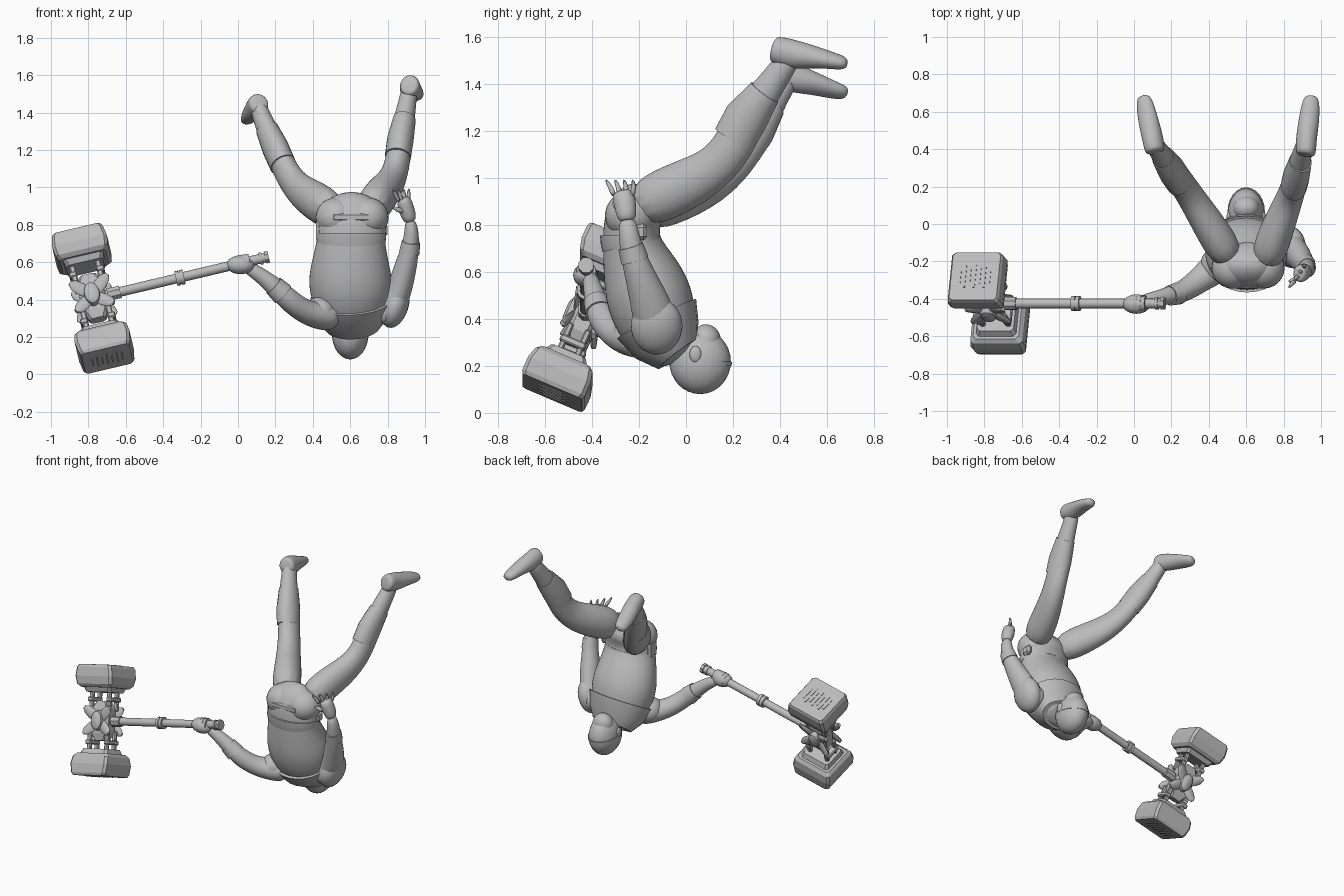
import bpy, bmesh, math
from mathutils import Vector, Matrix

if "Cube" in bpy.data.objects:
    bpy.data.objects.remove(bpy.data.objects["Cube"])

clay = bpy.data.materials.new("plain_grey")
clay.use_nodes = True
clay.diffuse_color = (0.5, 0.5, 0.5, 1)
clay.node_tree.nodes["Principled BSDF"].inputs["Base Color"].default_value = (0.5, 0.5, 0.5, 1)


def finish(name, bm, matrix=None, smooth=True, subsurf=0, bevel=0):
    """Turn a bmesh into a named object with the shared material."""
    bmesh.ops.recalc_face_normals(bm, faces=bm.faces)
    mesh = bpy.data.meshes.new(name)
    bm.to_mesh(mesh)
    bm.free()
    mesh.materials.append(clay)
    obj = bpy.data.objects.new(name, mesh)
    bpy.context.collection.objects.link(obj)
    if matrix:
        obj.matrix_world = matrix
    if bevel:
        mod = obj.modifiers.new("chamfer", "BEVEL")
        mod.width = bevel
        mod.segments = 1
    if subsurf:
        mod = obj.modifiers.new("smooth", "SUBSURF")
        mod.levels = mod.render_levels = subsurf
    if smooth:
        bpy.ops.object.select_all(action="DESELECT")
        obj.select_set(True)
        bpy.context.view_layer.objects.active = obj
        bpy.ops.object.shade_smooth_by_angle(angle=math.radians(40))
    return obj


def loft(name, rings, ref=(1, 0, 0), sides=12, subsurf=2, matrix=None):
    """Skin elliptical rings (x, y, z, half width, half depth) along a path."""
    bm = bmesh.new()
    centres = [Vector(r[:3]) for r in rings]
    loops = []
    for i, r in enumerate(rings):
        t = (centres[min(i + 1, len(rings) - 1)] - centres[max(i - 1, 0)]).normalized()
        u = Vector(ref)
        u = (u - t * u.dot(t)).normalized()
        v = t.cross(u)
        angles = [math.tau * k / sides for k in range(sides)]
        loops.append([bm.verts.new(centres[i] + u * r[3] * math.cos(a) + v * r[4] * math.sin(a))
                      for a in angles])
    for low, high in zip(loops, loops[1:]):
        for k in range(sides):
            n = (k + 1) % sides
            bm.faces.new((low[k], low[n], high[n], high[k]))
    bm.faces.new(loops[0][::-1])
    bm.faces.new(loops[-1])
    return finish(name, bm, matrix, subsurf=subsurf)


def box(name, loc, size, matrix=None, bevel=0.006):
    bm = bmesh.new()
    place = Matrix.Translation(loc) @ Matrix.Diagonal((*size, 1))
    bmesh.ops.create_cube(bm, size=1, matrix=place)
    return finish(name, bm, matrix, smooth=False, bevel=bevel)


def ball(name, loc, radii, turn=None):
    bm = bmesh.new()
    place = Matrix.Translation(loc) @ (turn or Matrix()) @ Matrix.Diagonal((*radii, 1))
    bmesh.ops.create_uvsphere(bm, u_segments=24, v_segments=16, radius=1, matrix=place)
    return finish(name, bm)


def stack(name, tiers, matrix, corner=0.016):
    """Chamfered rectangles (height, half width, half depth) joined into a hard block."""
    bm = bmesh.new()
    loops = []
    for z, w, d in tiers:
        c = corner
        pts = [(w, d - c), (w - c, d), (c - w, d), (-w, d - c),
               (-w, c - d), (c - w, -d), (w - c, -d), (w, c - d)]
        loops.append([bm.verts.new((x, y, z)) for x, y in pts])
    for low, high in zip(loops, loops[1:]):
        for k in range(8):
            n = (k + 1) % 8
            bm.faces.new((low[k], low[n], high[n], high[k]))
    bm.faces.new(loops[0])
    bm.faces.new(loops[-1])
    return finish(name, bm, matrix, smooth=False)


# Torso, hanging head down
loft("torso", [
    (.615, -.02, .23, .11, .08), (.61, -.07, .29, .18, .14), (.605, -.12, .38, .215, .18),
    (.60, -.16, .50, .238, .195), (.60, -.2, .62, .21, .165), (.605, -.235, .73, .185, .125),
    (.605, -.23, .82, .2, .13), (.61, -.2, .88, .18, .125), (.61, -.14, .93, .1, .09)])
loft("belt", [(.605, -.232, .715, .185, .127), (.605, -.237, .735, .187, .127),
              (.605, -.237, .755, .187, .129)], sides=24, subsurf=0)
loft("yoke", [(.615, -.035, .25, .145, .105), (.61, -.08, .31, .195, .155),
              (.605, -.125, .40, .223, .188)], sides=24, subsurf=0)
for side in (-1, 1):
    ball("buttock", (.61 + side * .085, -.235, .84), (.11, .11, .105))
box("holster", (.445, -.23, .77), (.055, .09, .12), bevel=.015)
box("belt_pouch", (.78, -.2, .77), (.04, .07, .07), bevel=.015)
box("belt_plate", (.605, -.33, .84), (.2, .03, .04), bevel=.008)

# Head and neck
loft("neck", [(.61, -.08, .3, .08, .08), (.605, -.02, .28, .075, .08), (.6, .05, .25, .075, .08)])
ball("skull", (.6, .06, .218), (.098, .131, .138))
ball("jaw", (.6, .085, .305), (.072, .064, .072))
loft("brow", [(.6, .066, .215, .1, .128), (.6, .068, .232, .1, .129)], sides=24, subsurf=0)
for side in (-1, 1):
    ball("ear", (.6 + side * .093, .04, .25), (.012, .025, .035))

# Legs, spread upward
loft("left_leg", [
    (.70, -.22, .87, .10, .11), (.76, -.04, .953, .095, .118), (.815, .095, 1.02, .08, .1),
    (.85, .185, 1.105, .07, .091), (.865, .25, 1.235, .068, .09), (.89, .34, 1.37, .058, .066),
    (.91, .42, 1.48, .048, .055), (.915, .44, 1.52, .045, .05)])
loft("right_leg", [
    (.52, -.2, .86, .10, .11), (.42, -.035, .923, .095, .118), (.33, .105, .98, .08, .1),
    (.265, .205, 1.067, .07, .091), (.21, .28, 1.19, .068, .09), (.15, .36, 1.32, .058, .066),
    (.115, .42, 1.41, .048, .055), (.105, .44, 1.45, .045, .05)])
loft("left_shin_guard", [(.855, .205, 1.165, .07, .092), (.868, .255, 1.255, .071, .094),
                         (.89, .335, 1.365, .061, .071)], sides=20, subsurf=0)
loft("right_shin_guard", [(.24, .23, 1.12, .07, .092), (.2, .288, 1.21, .071, .094),
                          (.155, .355, 1.31, .061, .071)], sides=20, subsurf=0)

# Boots, soles up
loft("left_boot", [
    (.915, .365, 1.55, .048, .05), (.92, .385, 1.545, .056, .062), (.92, .45, 1.525, .058, .068),
    (.935, .55, 1.515, .058, .048), (.945, .64, 1.495, .051, .035), (.95, .69, 1.485, .034, .026)],
    ref=(1, 0, -.15))
loft("right_boot", [
    (.115, .38, 1.45, .048, .05), (.11, .4, 1.445, .056, .062), (.1, .46, 1.425, .058, .068),
    (.077, .55, 1.4, .058, .048), (.058, .64, 1.37, .051, .035), (.048, .69, 1.36, .034, .026)],
    ref=(.9, 0, .4))

# Arms
loft("left_arm", [
    (.74, -.1, .31, .09, .1), (.82, -.12, .35, .085, .1), (.865, -.15, .46, .07, .09),
    (.895, -.19, .57, .064, .07), (.92, -.225, .67, .05, .055), (.93, -.245, .76, .04, .045),
    (.92, -.25, .83, .03, .038)])
loft("right_arm", [
    (.52, -.17, .30, .08, .10), (.43, -.24, .315, .078, .09), (.35, -.3, .335, .064, .07),
    (.27, -.36, .40, .064, .062), (.2, -.38, .465, .054, .052), (.11, -.4, .54, .04, .04),
    (.03, -.41, .585, .036, .032)], ref=(0, 0, 1))
ball("left_shoulder_pad", (.84, -.125, .37), (.072, .11, .125), Matrix.Rotation(.3, 4, "Y"))
ball("right_shoulder_pad", (.44, -.22, .33), (.085, .095, .085))
loft("left_cuff", [(.916, -.218, .65, .055, .06), (.925, -.236, .71, .049, .054)],
     sides=16, subsurf=0)
loft("right_cuff", [(.24, -.37, .428, .063, .06), (.19, -.383, .475, .056, .054)],
     ref=(0, 0, 1), sides=16, subsurf=0)

# Open left hand
loft("left_palm", [(.925, -.25, .81, .032, .036), (.908, -.255, .86, .045, .048),
                   (.89, -.265, .92, .043, .05), (.88, -.27, .945, .032, .042)])
for k in range(4):
    spread = (k - 1.5) * .024
    loft("left_finger", [
        (.885 + spread * .6, -.268 + spread, .92, .014, .014),
        (.877 + spread, -.27 + spread * 1.4, .96, .012, .012),
        (.87 + spread * 1.2, -.285 + spread * 1.6, .995, .006, .006)], sides=8, subsurf=1)
loft("left_thumb", [(.89, -.28, .87, .018, .018), (.85, -.3, .88, .015, .015),
                    (.825, -.31, .9, .007, .007)], sides=8, subsurf=1)

# Weapon frame: X runs along the shaft, Z between the two striking blocks
axis_x = Vector((.973, 0, .23)).normalized()
axis_z = Vector((-.21, .40, .89)).normalized()
axis_y = axis_z.cross(axis_x).normalized()
axis_z = axis_x.cross(axis_y)
frame = Matrix((axis_x, axis_y, axis_z)).transposed().to_4x4()
frame.translation = (-.775, -.425, .407)


def along(name, start, end, radius, sides=16):
    loft(name, [(start, 0, 0, radius, radius), (end, 0, 0, radius, radius)],
         ref=(0, 0, 1), sides=sides, subsurf=0, matrix=frame)


# Shaft with collars and pommel
along("shaft", .05, .95, .026)
along("shaft_socket", .08, .15, .036, 8)
for x in (.465, .49):
    along("shaft_collar", x - .01, x + .01, .04)
along("shaft_collar_core", .46, .5, .035)
along("pommel_neck", .915, .93, .033)
along("pommel", .945, .965, .035, 8)

# Fist around the shaft
ball("right_fist", frame @ Vector((.808, 0, -.008)), (.075, .052, .05))
for k in range(4):
    x = .785 + k * .022
    along("gripping_finger", x - .011, x + .011, .046 - .002 * abs(k - 1), 10)

# Central body with a four-bladed boss on both faces
stack("weapon_core", [(-.13, .045, .035), (-.08, .07, .05), (.08, .07, .05), (.13, .045, .035)], frame)
for face in (-1, 1):
    loft("boss", [(0, face * .04, 0, .045, .07), (0, face * .08, 0, .04, .06),
                  (0, face * .092, 0, .022, .04)], sides=20, subsurf=0, matrix=frame)
    for angle in (40, 140, 220, 320):
        turn = Matrix.Rotation(math.radians(angle), 4, "Y")
        blade = [(.03, .03), (.07, .035), (.11, .03), (.135, .012)]
        loft("blade", [(reach, face * (.045 + reach * .2), 0, .012, half) for reach, half in blade],
             ref=(0, 1, 0), sides=8, subsurf=0, matrix=frame @ turn)

# Twin striking blocks with struts and vent ribs
for end in (-1, 1):
    flip = frame @ Matrix.Rotation(0 if end > 0 else math.pi, 4, "X")
    stack("striking_block", [(.215, .125, .112), (.235, .143, .132), (.285, .15, .145),
                             (.345, .14, .145), (.362, .13, .138)], flip)
    stack("block_step", [(.185, .1, .08), (.22, .112, .1)], flip)
    for sx in (-1, 1):
        for sy in (-1, 1):
            box("strut", (sx * .07, sy * .04, .14), (.03, .025, .15), flip)
        box("strut_clamp", (sx * .075, 0, .14), (.042, .115, .03), flip)
    for k in range(7):
        length = .09 + .04 * (k % 2)
        box("vent_rib", ((k - 3) * .027, 0, .363), (.01, length, .006), flip, bevel=0)
